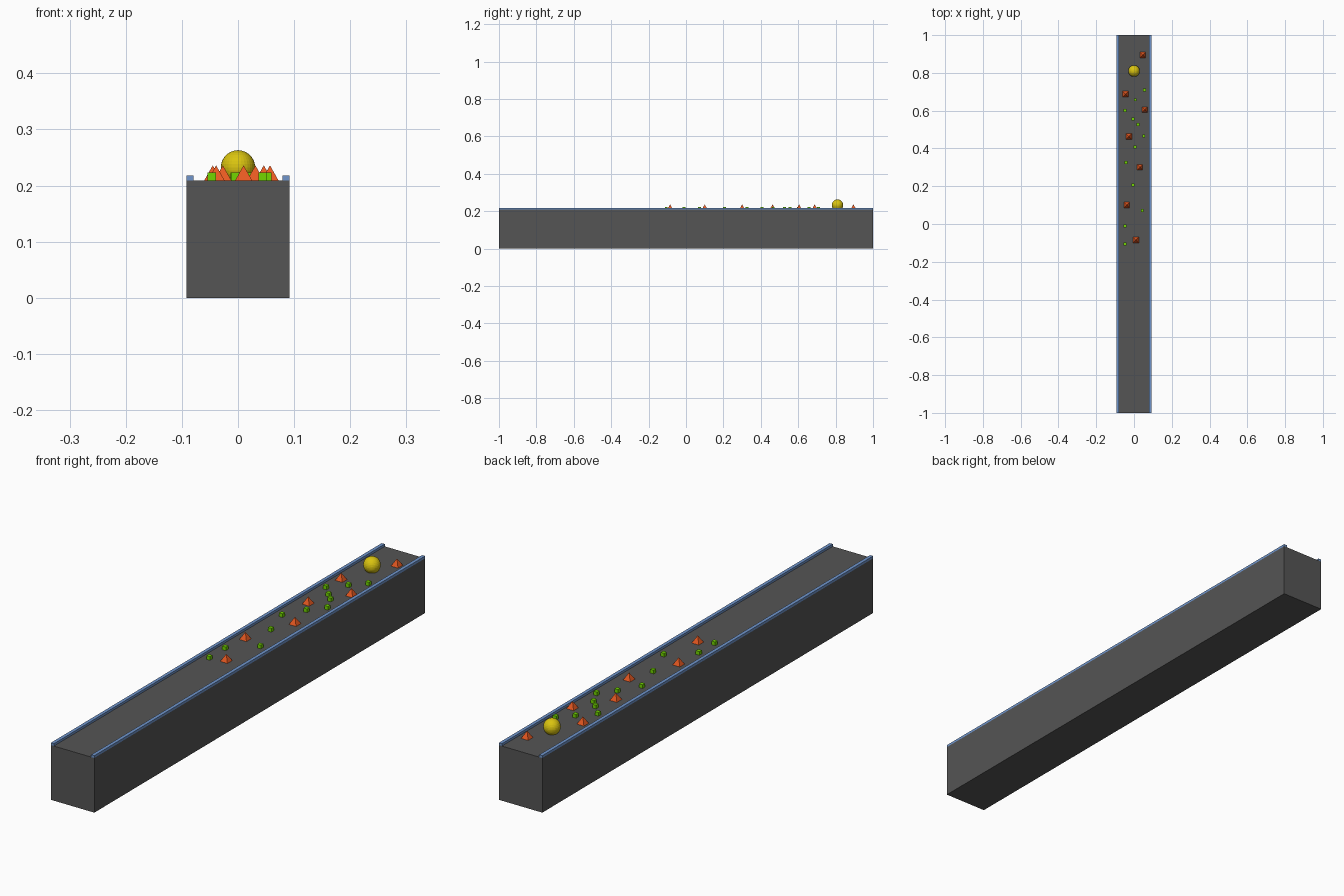
import bpy, math

cube = bpy.data.objects.get("Cube")
if cube:
    bpy.data.objects.remove(cube, do_unlink=True)


def material(name, rgb):
    m = bpy.data.materials.new(name)
    m.use_nodes = True
    m.diffuse_color = (*rgb, 1)
    m.node_tree.nodes["Principled BSDF"].inputs["Base Color"].default_value = (*rgb, 1)
    return m


GREY = material("dark_grey", (0.09, 0.09, 0.09))
BLUE = material("rail_blue", (0.16, 0.30, 0.60))
ORANGE = material("spike_orange", (0.80, 0.10, 0.015))
GREEN = material("block_green", (0.17, 0.67, 0.0))
YELLOW = material("ball_yellow", (0.70, 0.55, 0.005))

DECK = 0.209


def finish(name, mat):
    ob = bpy.context.object
    ob.name = name
    ob.data.materials.append(mat)
    return ob


def box(name, mat, center, size):
    bpy.ops.mesh.primitive_cube_add(size=1, location=center)
    ob = finish(name, mat)
    ob.scale = size
    return ob


# Long track with a rail along each side
box("track", GREY, (0, 0, DECK / 2), (0.184, 2, DECK))
for side, x in (("left", 0.0855), ("right", -0.0855)):
    box(side + "_rail", BLUE, (x, 0, DECK + 0.0045), (0.013, 2, 0.009))

# Ball resting on the track
bpy.ops.mesh.primitive_uv_sphere_add(segments=32, ring_count=16, radius=0.0305,
                                     location=(0, 0.81, 0.2325))
finish("ball", YELLOW)

# Square pyramid spikes
spikes = [(0.046, 0.895), (-0.045, 0.688), (0.057, 0.605), (-0.027, 0.463),
          (0.031, 0.3), (-0.039, 0.1), (0.01, -0.085)]
for i, (x, y) in enumerate(spikes):
    bpy.ops.mesh.primitive_cone_add(vertices=4, radius1=0.0215, depth=0.027,
                                    location=(x, y, DECK + 0.0135),
                                    rotation=(0, 0, math.pi / 4))
    finish(f"spike_{i + 1}", ORANGE)

# Small blocks scattered between the spikes
blocks = [(0.055, 0.709), (0.007, 0.658), (-0.047, 0.6), (-0.006, 0.556),
          (0.022, 0.527), (0.052, 0.466), (0.005, 0.407), (-0.042, 0.326),
          (-0.005, 0.206), (0.044, 0.072), (-0.047, -0.01), (-0.047, -0.106)]
for i, (x, y) in enumerate(blocks):
    box(f"block_{i + 1}", GREEN, (x, y, DECK + 0.007), (0.015, 0.015, 0.014))
